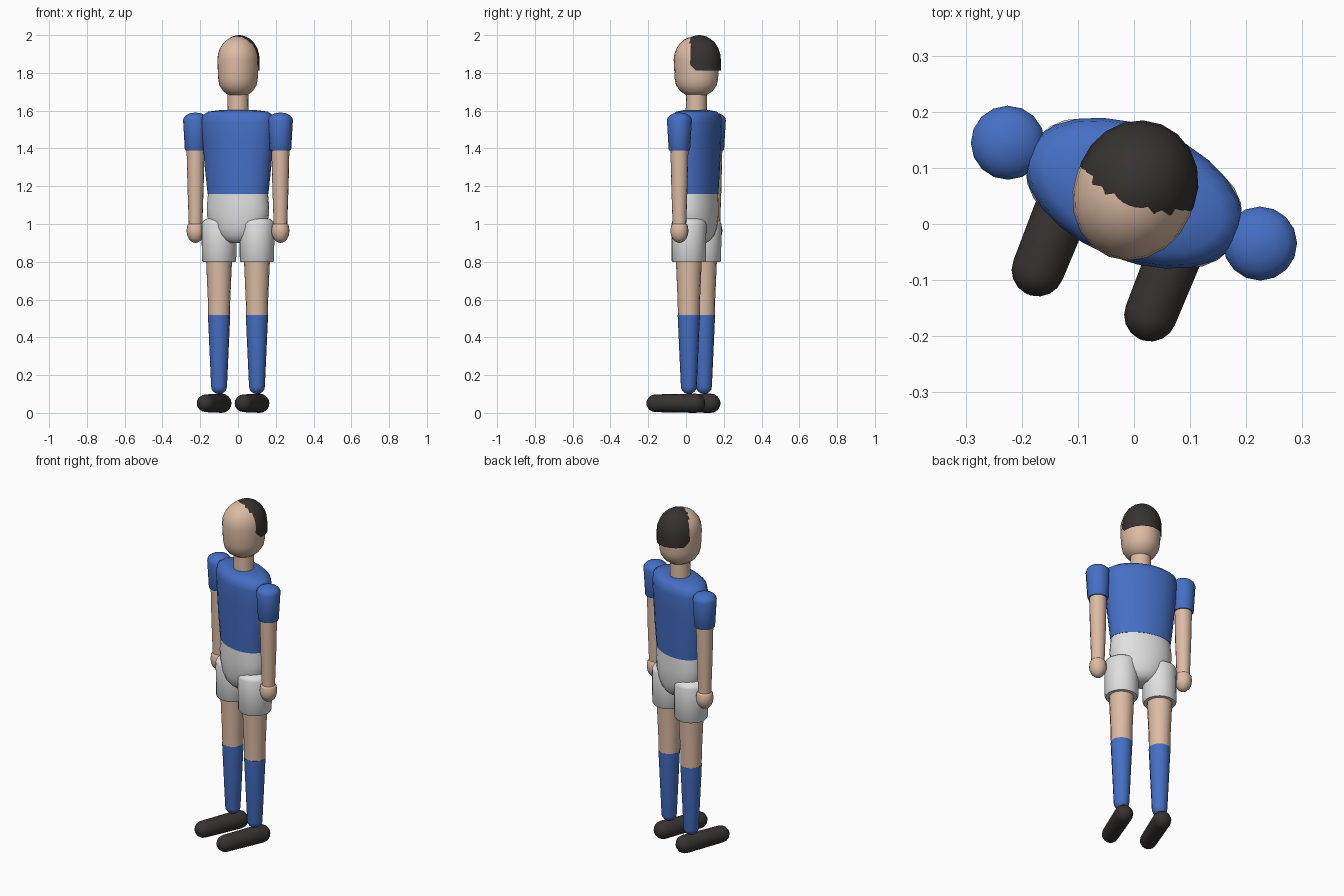
import bpy
import bmesh
from math import cos, sin, pi, radians
from mathutils import Matrix, Vector

cube = bpy.data.objects.get("Cube")
if cube:
    bpy.data.objects.remove(cube, do_unlink=True)

# Whole figure stands turned towards its right
TURN = Matrix.Translation((0, 0.055, 0)) @ Matrix.Rotation(radians(-21.8), 4, "Z")


def material(name, rgb):
    m = bpy.data.materials.new(name)
    m.use_nodes = True
    m.diffuse_color = (*rgb, 1)
    m.node_tree.nodes["Principled BSDF"].inputs["Base Color"].default_value = (*rgb, 1)
    return m


BLUE = material("blue cloth", (0.06, 0.16, 0.56))
SKIN = material("skin", (0.72, 0.50, 0.37))
WHITE = material("white cloth", (0.74, 0.74, 0.74))
DARK = material("dark hair and leather", (0.04, 0.032, 0.032))


def dome(z, height, rx, ry, steps=4):
    """Rings of a rounded end, from the wide ring to the tip."""
    return [(z + height * sin(a), rx * cos(a), ry * cos(a))
            for a in (pi / 2 * i / (steps + 0.3) for i in range(steps + 1))]


def rounded(z0, r0, z1, r1, low=0.0, high=0.0):
    """Tapered round limb profile with optional rounded ends."""
    bottom = dome(z0 + low, -low, r0, r0)[::-1] if low else [(z0, r0, r0)]
    top = dome(z1 - high, high, r1, r1) if high else [(z1, r1, r1)]
    return bottom + top


def loft(name, rings, mat, place=Matrix(), segs=16, cuts=(), angle=50):
    """Skin elliptical rings (z, rx, ry); cuts keep the side of each plane normal."""
    bm = bmesh.new()
    loops = []
    for z, rx, ry in rings:
        loops.append([bm.verts.new((rx * cos(2 * pi * i / segs), ry * sin(2 * pi * i / segs), z))
                      for i in range(segs)])
    for a, b in zip(loops, loops[1:]):
        for i in range(segs):
            j = (i + 1) % segs
            bm.faces.new((a[i], a[j], b[j], b[i]))
    bm.faces.new(loops[0][::-1])
    bm.faces.new(loops[-1])
    for point, normal in cuts:
        bmesh.ops.bisect_plane(bm, geom=bm.verts[:] + bm.edges[:] + bm.faces[:],
                               plane_co=point, plane_no=normal, clear_inner=True)
    bmesh.ops.recalc_face_normals(bm, faces=bm.faces)
    bm.transform(TURN @ place)
    mesh = bpy.data.meshes.new(name)
    bm.to_mesh(mesh)
    bm.free()
    mesh.materials.append(mat)
    ob = bpy.data.objects.new(name, mesh)
    bpy.context.collection.objects.link(ob)
    bpy.ops.object.select_all(action="DESELECT")
    ob.select_set(True)
    bpy.context.view_layer.objects.active = ob
    bpy.ops.object.shade_smooth_by_angle(angle=radians(angle))
    return ob


# Head, with a slightly offset hair shell cut along the hairline
head = dome(1.77, -0.1, 0.104, 0.117)[::-1] + dome(1.87, 0.125, 0.108, 0.122, 6)
loft("head", head, SKIN, segs=20)
hair = dome(1.87, 0.13, 0.108, 0.116, 6)
hair.insert(0, (1.78, 0.107, 0.116))
loft("hair", hair, DARK, Matrix.Translation((0, 0.016, 0)), 20,
     [(Vector((0, 0, 1.812)), Vector((0, 0, 1))),
      (Vector((0, 0, 1.835)), Vector((0, 1, 1)))])
loft("neck", [(1.57, 0.057, 0.057), (1.7, 0.055, 0.055)], SKIN)

# Shirt body and the hip part of the shorts
loft("shirt", [(1.16, 0.168, 0.106), (1.3, 0.184, 0.113), (1.45, 0.197, 0.118),
               (1.54, 0.204, 0.12), (1.575, 0.197, 0.115), (1.595, 0.165, 0.095),
               (1.603, 0.1, 0.06)], BLUE, segs=24)
loft("shorts_hips", [(0.9, 0.055, 0.05), (0.915, 0.085, 0.072), (0.94, 0.118, 0.09),
                     (0.98, 0.15, 0.1), (1.04, 0.17, 0.106), (1.09, 0.173, 0.107),
                     (1.167, 0.165, 0.104)], WHITE, segs=24)

# Limbs on each side
for side, s in (("left", 1), ("right", -1)):
    arm = Matrix.Translation((s * 0.242, 0, 0))
    loft(side + "_sleeve", [(1.388, 0.053, 0.053), (1.395, 0.057, 0.057)]
         + dome(1.55, 0.04, 0.066, 0.066), BLUE, arm)
    loft(side + "_arm", [(0.97, 0.035, 0.035), (1.2, 0.043, 0.043), (1.42, 0.048, 0.048)],
         SKIN, arm)
    loft(side + "_hand", rounded(0.9, 0.048, 1.01, 0.044, 0.065, 0.02), SKIN, arm)

    leg = Matrix.Translation((s * 0.108, 0, 0))
    loft(side + "_shorts_leg", [(0.798, 0.086, 0.086), (0.806, 0.091, 0.091)]
         + dome(1.0, 0.04, 0.093, 0.093), WHITE, leg, 20)
    loft(side + "_thigh", [(0.515, 0.058, 0.058), (0.59, 0.059, 0.059), (0.84, 0.07, 0.07)],
         SKIN, leg)
    loft(side + "_sock", rounded(0.1, 0.042, 0.517, 0.059, 0.04), BLUE, leg)

    # Shoe lies along the leg's forward direction
    shoe = leg @ Matrix.Translation((0, 0, 0.051)) @ Matrix.Rotation(radians(90), 4, "X")
    loft(side + "_shoe", rounded(-0.09, 0.051, 0.238, 0.047, 0.05, 0.047), DARK, shoe)
